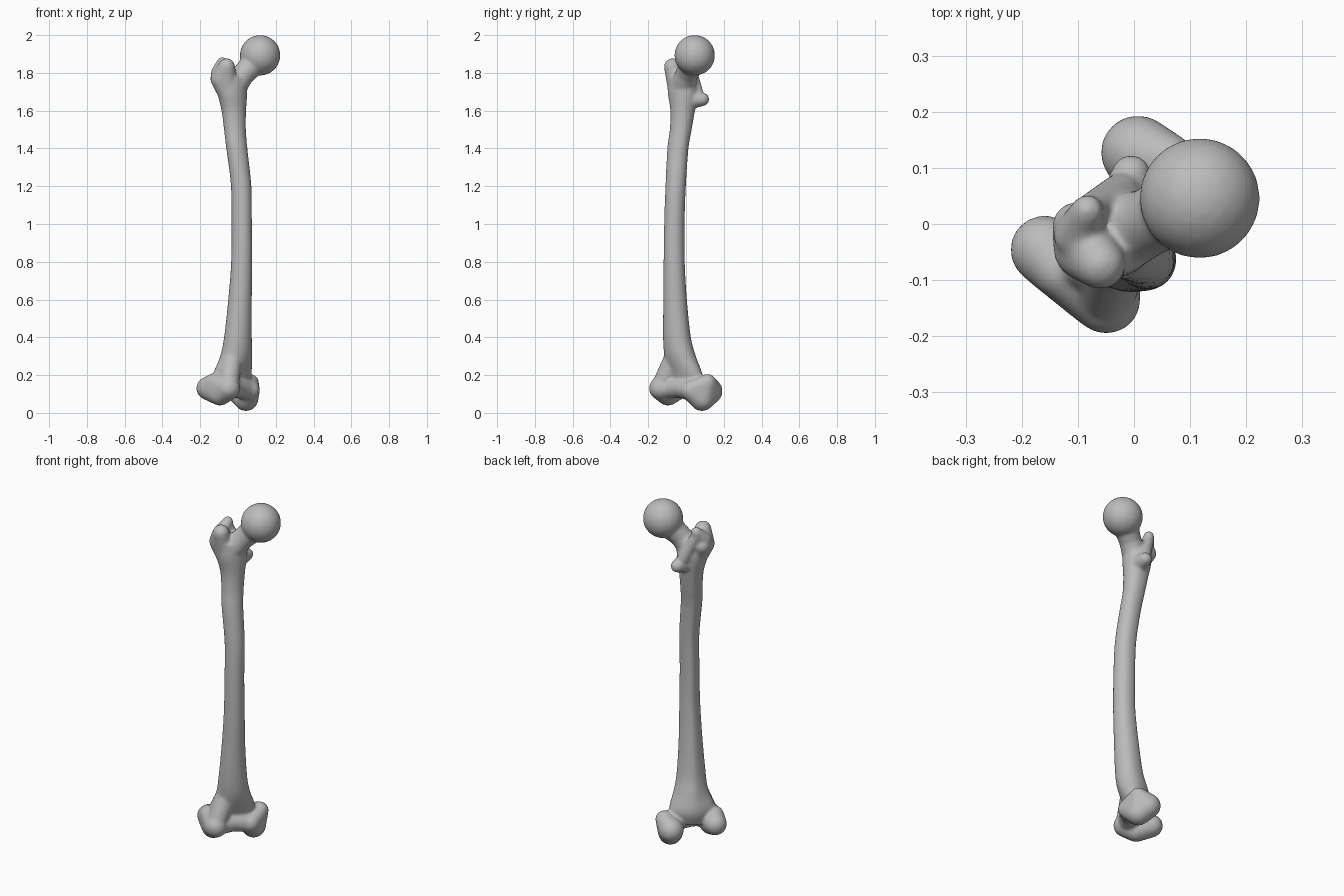
import bpy, bmesh, math
from mathutils import Vector, Matrix

cube = bpy.data.objects.get("Cube")
if cube:
    bpy.data.objects.remove(cube, do_unlink=True)

DIAG = math.sqrt(0.5)


def turned(m, a, z, r):
    """Point given along the knee axis (m) and knee forward direction (a)."""
    return (DIAG * (m + a), DIAG * (m - a), z, r)


def add_hull(bm, balls):
    """Rounded solid: the convex hull of a few spheres (x, y, z, radius)."""
    part = bmesh.new()
    for x, y, z, r in balls:
        bmesh.ops.create_icosphere(part, subdivisions=3, radius=r,
                                   matrix=Matrix.Translation((x, y, z)))
    if len(balls) > 1:
        hull = bmesh.ops.convex_hull(part, input=part.verts)
        inside = {v for v in hull["geom_interior"] if isinstance(v, bmesh.types.BMVert)}
        bmesh.ops.delete(part, geom=list(inside), context="VERTS")
    merge(bm, part)


def merge(bm, part):
    bmesh.ops.recalc_face_normals(part, faces=part.faces)
    temp = bpy.data.meshes.new("temp")
    part.to_mesh(temp)
    part.free()
    bm.from_mesh(temp)
    bpy.data.meshes.remove(temp)


def smooth_step(rows, t):
    """Catmull-Rom blend through the shaft rows."""
    i = min(int(t), len(rows) - 2)
    f = t - i
    p0, p1, p2, p3 = (rows[min(max(i + k, 0), len(rows) - 1)] for k in (-1, 0, 1, 2))
    return [0.5 * (2 * b + (c - a) * f + (2 * a - 5 * b + 4 * c - d) * f ** 2
                   + (3 * b - a - 3 * c + d) * f ** 3)
            for a, b, c, d in zip(p0, p1, p2, p3)]


def add_shaft(bm, rows, sides=40, steps=6):
    """Bowed shaft: oval rings with a low ridge along the back."""
    part = bmesh.new()
    rings = []
    for s in range((len(rows) - 1) * steps + 1):
        z, cx, cy, rm, ra = smooth_step(rows, s / steps)
        ring = []
        for k in range(sides):
            ang = 2 * math.pi * k / sides
            ridge = 1 + 0.13 * max(0, -math.sin(ang)) ** 8
            m, a = rm * math.cos(ang), ra * math.sin(ang) * ridge
            ring.append(part.verts.new((cx + DIAG * (m + a), cy + DIAG * (m - a), z)))
        rings.append(ring)
    for lo, hi in zip(rings, rings[1:]):
        for k in range(sides):
            n = (k + 1) % sides
            part.faces.new((lo[k], lo[n], hi[n], hi[k]))
    part.faces.new(rings[0])
    part.faces.new(rings[-1])
    merge(bm, part)


bm = bmesh.new()

# Shaft: height, centre x, centre y, half width, half depth
add_shaft(bm, [
    (0.12, -0.035, -0.02, 0.10, 0.05),
    (0.20, -0.03, -0.015, 0.125, 0.07),
    (0.30, -0.01, -0.032, 0.092, 0.076),
    (0.40, 0.0, -0.048, 0.077, 0.070),
    (0.60, 0.011, -0.058, 0.063, 0.062),
    (0.80, 0.02, -0.063, 0.056, 0.056),
    (1.00, 0.02, -0.062, 0.053, 0.055),
    (1.20, 0.017, -0.055, 0.054, 0.054),
    (1.40, -0.006, -0.043, 0.058, 0.054),
    (1.50, -0.016, -0.028, 0.060, 0.056),
    (1.60, -0.022, -0.018, 0.067, 0.063),
    (1.70, -0.03, -0.018, 0.085, 0.073),
    (1.78, -0.03, -0.02, 0.080, 0.066)])

# Ball head and neck
add_hull(bm, [(0.117, 0.046, 1.893, 0.108)])
add_hull(bm, [(0.10, 0.04, 1.87, 0.07), (0.03, 0.005, 1.795, 0.06)])
add_hull(bm, [(0.03, 0.005, 1.795, 0.06), (-0.03, -0.02, 1.72, 0.07)])

# Greater trochanter with its hooked tip
add_hull(bm, [(-0.088, -0.045, 1.765, 0.056), (-0.06, -0.072, 1.833, 0.045),
              (-0.102, -0.005, 1.77, 0.045), (-0.05, -0.04, 1.68, 0.05)])
add_hull(bm, [(-0.1, -0.02, 1.80, 0.044), (-0.083, 0.024, 1.856, 0.029)])

# Crest running down to the lesser trochanter
add_hull(bm, [(-0.085, 0.022, 1.84, 0.028), (-0.025, 0.055, 1.70, 0.036)])
add_hull(bm, [(-0.015, 0.03, 1.66, 0.05), (-0.005, 0.088, 1.66, 0.036)])

# Outer condyle
add_hull(bm, [turned(-0.13, 0.06, 0.13, 0.062), turned(-0.145, -0.08, 0.13, 0.062),
              turned(-0.135, 0.0, 0.10, 0.062), turned(-0.15, -0.03, 0.16, 0.05)])
# Inner condyle
add_hull(bm, [turned(0.095, -0.085, 0.115, 0.067), turned(0.09, -0.03, 0.075, 0.066),
              turned(0.06, 0.03, 0.12, 0.052), turned(0.125, -0.035, 0.16, 0.047)])
# Kneecap groove joining the condyles
add_hull(bm, [turned(-0.12, 0.04, 0.13, 0.058), turned(-0.03, 0.025, 0.135, 0.055)])
add_hull(bm, [turned(-0.03, 0.025, 0.135, 0.055), turned(0.06, 0.02, 0.12, 0.055)])
add_hull(bm, [turned(-0.12, 0.05, 0.16, 0.055), turned(-0.05, 0.01, 0.32, 0.06)])

mesh = bpy.data.meshes.new("thigh_bone")
bm.to_mesh(mesh)
bm.free()
bone = bpy.data.objects.new("thigh_bone", mesh)
bpy.context.collection.objects.link(bone)

# Fuse all parts into one skin and soften the joins
remesh = bone.modifiers.new("fuse", "REMESH")
remesh.mode = "VOXEL"
remesh.voxel_size = 0.007
remesh.use_smooth_shade = True
soften = bone.modifiers.new("soften", "SMOOTH")
soften.factor = 0.5
soften.iterations = 14

grey = bpy.data.materials.new("bone_grey")
grey.use_nodes = True
colour = (0.5, 0.5, 0.5, 1)
grey.diffuse_color = colour
grey.node_tree.nodes["Principled BSDF"].inputs["Base Color"].default_value = colour
mesh.materials.append(grey)
for poly in mesh.polygons:
    poly.use_smooth = True
